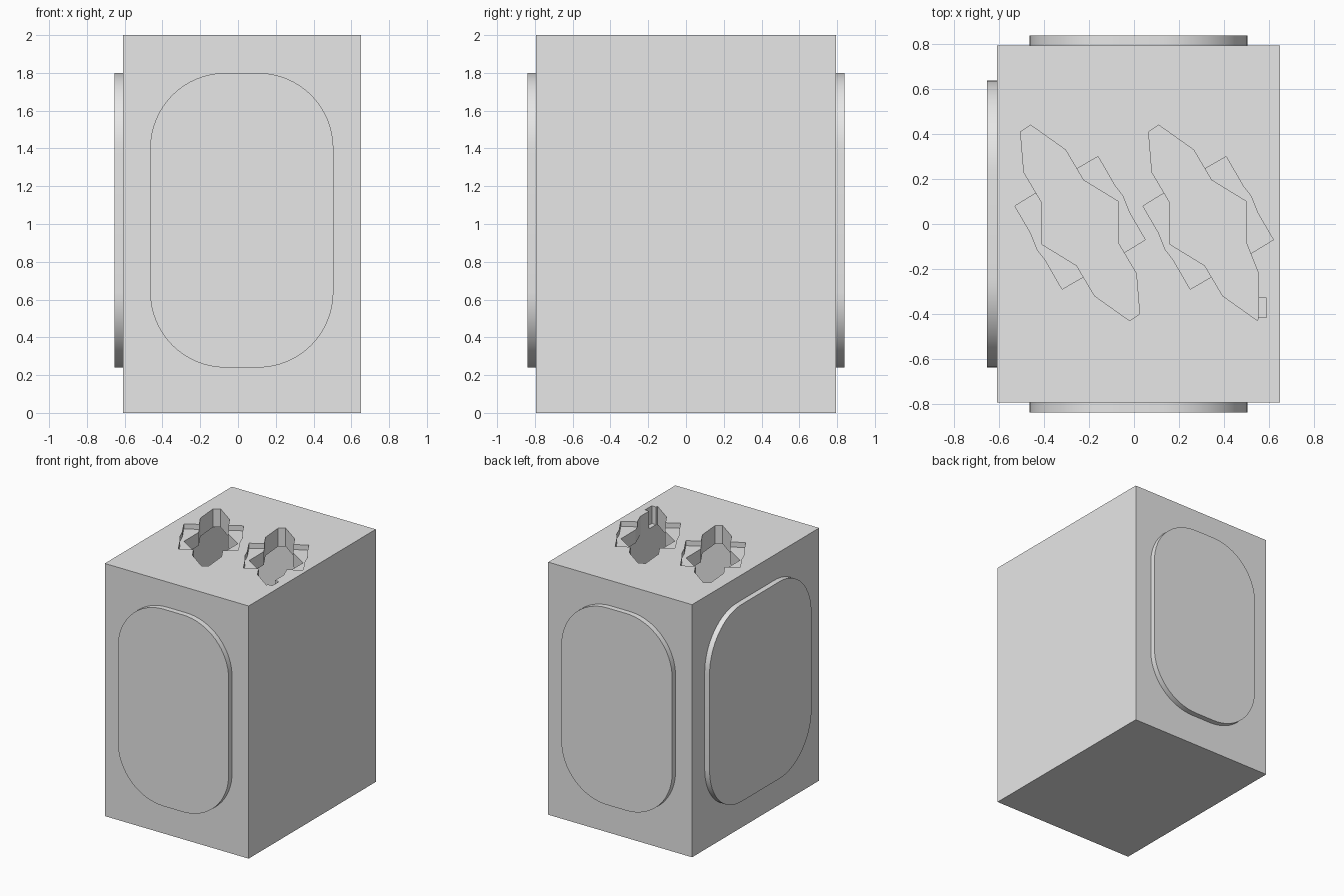
import bpy
import bmesh
from math import pi, cos, sin, radians
from mathutils import Matrix, Vector

cube = bpy.data.objects.get("Cube")
if cube:
    bpy.data.objects.remove(cube, do_unlink=True)

grey = bpy.data.materials.new("plain grey")
grey.use_nodes = True
GREY = (0.8, 0.8, 0.8, 1)
grey.diffuse_color = GREY
grey.node_tree.nodes["Principled BSDF"].inputs["Base Color"].default_value = GREY


def prism(name, outline, low, high, matrix=None):
    """Extrude a flat outline from low to high along local z."""
    bm = bmesh.new()
    face = bm.faces.new([bm.verts.new((x, y, low)) for x, y in outline])
    ext = bmesh.ops.extrude_face_region(bm, geom=[face], use_keep_orig=True)
    top = [v for v in ext["geom"] if isinstance(v, bmesh.types.BMVert)]
    bmesh.ops.translate(bm, verts=top, vec=(0, 0, high - low))
    if matrix:
        bmesh.ops.transform(bm, matrix=matrix, verts=bm.verts)
    bmesh.ops.recalc_face_normals(bm, faces=bm.faces)
    mesh = bpy.data.meshes.new(name)
    bm.to_mesh(mesh)
    bm.free()
    mesh.materials.append(grey)
    obj = bpy.data.objects.new(name, mesh)
    bpy.context.collection.objects.link(obj)
    return obj


def rect(x0, x1, y0, y1):
    return [(x0, y0), (x1, y0), (x1, y1), (x0, y1)]


def rounded_rect(width, height, radius, steps=16):
    points = []
    for i, (sx, sy) in enumerate([(1, 1), (-1, 1), (-1, -1), (1, -1)]):
        for k in range(steps + 1):
            a = (i + k / steps) * pi / 2
            points.append((sx * (width / 2 - radius) + radius * cos(a),
                           sy * (height / 2 - radius) + radius * sin(a)))
    return points


def activate(obj):
    bpy.ops.object.select_all(action='DESELECT')
    obj.select_set(True)
    bpy.context.view_layer.objects.active = obj


def cut(obj, cutter):
    """Subtract the cutter and discard it."""
    cutter.hide_render = True
    mod = obj.modifiers.new("cut", 'BOOLEAN')
    mod.operation = 'DIFFERENCE'
    mod.solver = 'EXACT'
    mod.object = cutter
    activate(obj)
    bpy.ops.object.modifier_apply(modifier=mod.name)
    bpy.data.objects.remove(cutter, do_unlink=True)


def two_fold(half, cx, limit=9.0):
    """Complete an outline by half-turn symmetry and place it at cx."""
    full = half + [(-x, -y) for x, y in half]
    return [(min(x + cx, limit), y + 0.005) for x, y in full]


# Hollow body
INNER_X = 0.555
body = prism("body_shell", rect(-0.61, 0.65, -0.795, 0.795), 0, 2)
cut(body, prism("cavity", rect(-0.515, INNER_X, -0.7, 0.7), 0.1, 1.855))

# Pair of slots through the lid, each crossed by a shallow recess
SLOT = [(-0.265, 0.405), (-0.22, 0.435), (-0.065, 0.325),
        (0.015, 0.19), (0.17, 0.095), (0.17, -0.09), (0.25, -0.225)]
RECESS = [(-0.29, 0.075), (-0.2, 0.13), (-0.015, 0.24), (0.08, 0.295),
          (0.155, 0.165), (0.19, 0.12), (0.22, 0.045)]
for cx in (-0.24, 0.33):
    cut(body, prism("recess_cutter", two_fold(RECESS, cx), 1.96, 2.1))
    cut(body, prism("slot_cutter", two_fold(SLOT, cx, INNER_X - 0.001), 1.8, 2.1))
cut(body, prism("notch_cutter", rect(0.54, 0.59, -0.415, -0.33), 1.86, 2.1))

# Rounded panels on the front, back and right faces
PANEL_HEIGHT, PANEL_Z = 1.56, 1.02
panels = [("front_panel", 0.97, (0.02, -0.795), 0),
          ("back_panel", 0.97, (0.02, 0.795), 180),
          ("right_panel", 1.275, (-0.61, 0), -90)]
for name, width, (x, y), turn in panels:
    place = (Matrix.Translation(Vector((x, y, PANEL_Z)))
             @ Matrix.Rotation(radians(turn), 4, 'Z')
             @ Matrix.Rotation(radians(90), 4, 'X'))
    panel = prism(name, rounded_rect(width, PANEL_HEIGHT, 0.4), -0.01, 0.043, place)
    activate(panel)
    bpy.ops.object.shade_smooth_by_angle(angle=radians(30))
